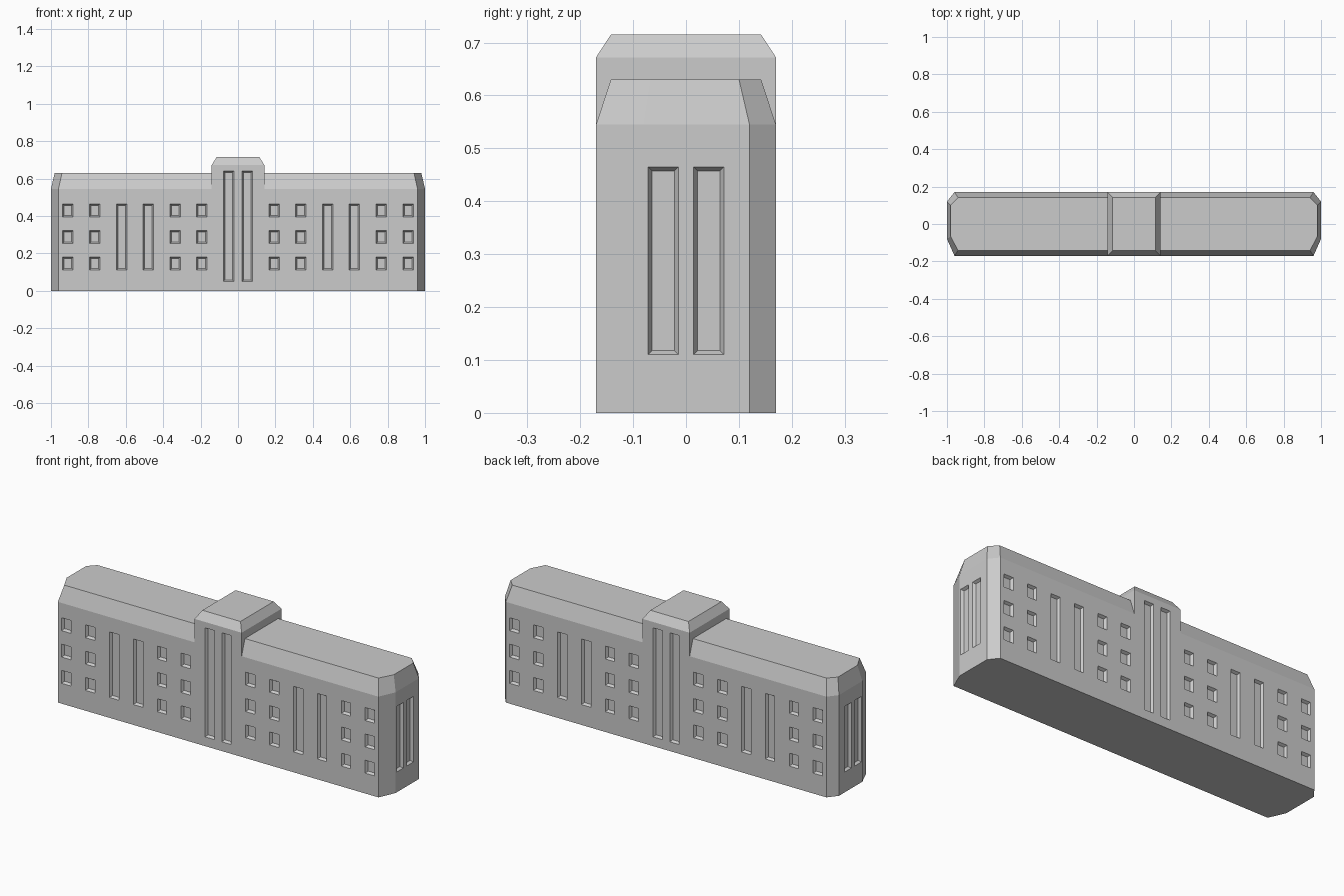
import bpy, bmesh
from mathutils import Vector

if "Cube" in bpy.data.objects:
    bpy.data.objects.remove(bpy.data.objects["Cube"])


def finish(bm, name):
    bmesh.ops.recalc_face_normals(bm, faces=bm.faces[:])
    mesh = bpy.data.meshes.new(name)
    bm.to_mesh(mesh)
    bm.free()
    obj = bpy.data.objects.new(name, mesh)
    bpy.context.collection.objects.link(obj)
    return obj


def loft(bm, rings):
    """Closed solid through rings of equal point count."""
    rows = [[bm.verts.new(p) for p in ring] for ring in rings]
    n = len(rows[0])
    for a, b in zip(rows, rows[1:]):
        for i in range(n):
            j = (i + 1) % n
            bm.faces.new((a[i], a[j], b[j], b[i]))
    bm.faces.new(rows[0][::-1])
    bm.faces.new(rows[-1])


def block(name, plan, levels):
    """Stack a plan outline at (z, x scale, y scale) levels."""
    bm = bmesh.new()
    loft(bm, [[(x * sx, y * sy, z) for x, y in plan] for z, sx, sy in levels])
    return finish(bm, name)


def window(bm, normal, face, u, half, z0, z1, depth=0.014, frame=0.008):
    """Tapered recess on the wall with the given outward normal."""
    n = Vector(normal)
    side = Vector((-n.y, n.x, 0))
    rings = []
    for d, inset in ((face + 0.003, -0.0017), (face - depth, frame)):
        w = half - inset
        rings.append([n * d + side * (u + su * w) + Vector((0, 0, z))
                      for su, z in ((-1, z0 + inset), (1, z0 + inset),
                                    (1, z1 - inset), (-1, z1 - inset))])
    loft(bm, rings)


def boolean(obj, cutter, operation):
    mod = obj.modifiers.new(cutter.name, 'BOOLEAN')
    mod.operation = operation
    mod.solver = 'EXACT'
    mod.object = cutter
    bpy.context.view_layer.objects.active = obj
    bpy.ops.object.modifier_apply(modifier=mod.name)
    bpy.data.objects.remove(cutter)


# main block with clipped corners and sloped roof edge
right = [(0.96, -0.17), (1.0, -0.08), (1.0, 0.12), (0.96, 0.17)]
plan = right + [(-x, y) for x, y in reversed(right)]
building = block("building", plan,
                 [(0, 1, 1), (0.545, 1, 1), (0.63, 0.98, 0.835)])

# raised central tower
rect = [(-0.141, -0.17), (0.141, -0.17), (0.141, 0.17), (-0.141, 0.17)]
tower = block("tower", rect,
              [(0.3, 1, 1), (0.672, 1, 1), (0.715, 0.81, 0.835)])
boolean(building, tower, 'UNION')

# window recesses on the long walls and the ends
bm = bmesh.new()
rows = [(0.11, 0.18), (0.252, 0.322), (0.395, 0.465)]
tall = [(0.11, 0.465)]
columns = [(0.05, [(0.05, 0.64)]), (0.193, rows), (0.336, rows),
           (0.479, tall), (0.622, tall), (0.766, rows), (0.909, rows)]
for s in (-1, 1):
    for m in (-1, 1):
        for x, spans in columns:
            for z0, z1 in spans:
                window(bm, (0, s, 0), 0.17, m * x, 0.028, z0, z1)
        window(bm, (s, 0, 0), 1.0, m * 0.043, 0.029, 0.11, 0.465)
windows = finish(bm, "window_recesses")
boolean(building, windows, 'DIFFERENCE')
